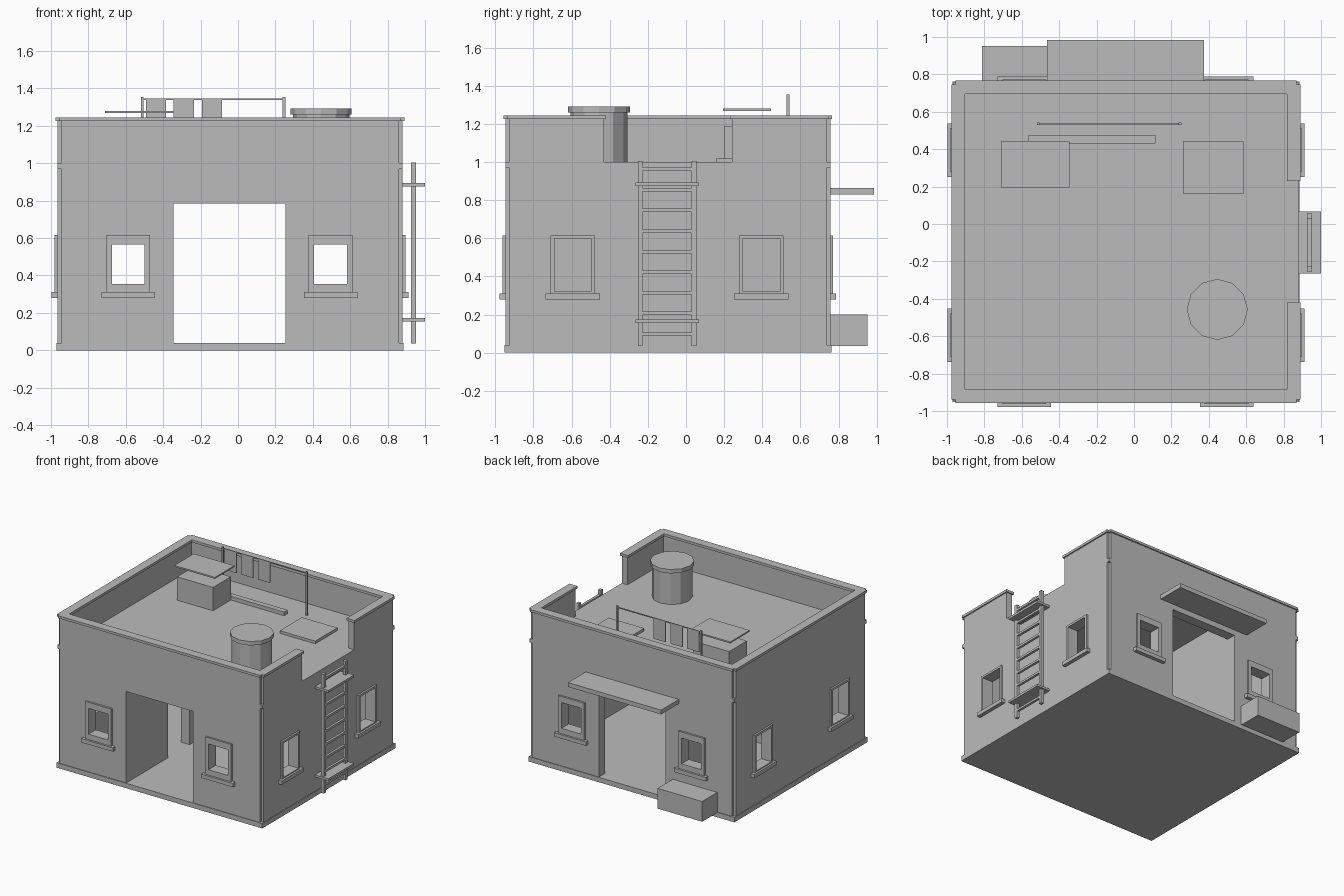
import bpy, bmesh
from mathutils import Matrix

cube = bpy.data.objects.get("Cube")
if cube:
    bpy.data.objects.remove(cube, do_unlink=True)

GREY = (0.5, 0.5, 0.5, 1)
mat = bpy.data.materials.new("plain grey")
mat.use_nodes = True
mat.diffuse_color = GREY
mat.node_tree.nodes["Principled BSDF"].inputs["Base Color"].default_value = GREY

# Outer wall planes
X0, X1, Y0, Y1 = -0.965, 0.88, -0.947, 0.757
T = 0.08        # wall thickness
FLOOR, ROOF = 0.04, 1.0


def finish(name, bm):
    mesh = bpy.data.meshes.new(name)
    bm.to_mesh(mesh)
    bm.free()
    mesh.materials.append(mat)
    obj = bpy.data.objects.new(name, mesh)
    bpy.context.collection.objects.link(obj)
    return obj


def boxes(name, *spans):
    """Each span is (x0, x1, y0, y1, z0, z1)."""
    bm = bmesh.new()
    for x0, x1, y0, y1, z0, z1 in spans:
        place = Matrix.Translation(((x0 + x1) / 2, (y0 + y1) / 2, (z0 + z1) / 2))
        size = Matrix.Diagonal((x1 - x0, y1 - y0, z1 - z0, 1))
        bmesh.ops.create_cube(bm, size=1, matrix=place @ size)
    return finish(name, bm)


def cylinder(name, x, y, radius, z0, z1, sides):
    bm = bmesh.new()
    bmesh.ops.create_cone(bm, cap_ends=True, segments=sides, radius1=radius, radius2=radius,
                          depth=z1 - z0, matrix=Matrix.Translation((x, y, (z0 + z1) / 2)))
    return finish(name, bm)


def carve(obj, *spans):
    cutter = boxes("cutter", *spans)
    cutter.hide_render = True
    mod = obj.modifiers.new("carve", 'BOOLEAN')
    mod.operation, mod.solver, mod.object = 'DIFFERENCE', 'EXACT', cutter
    bpy.context.view_layer.objects.active = obj
    bpy.ops.object.modifier_apply(modifier=mod.name)
    bpy.data.objects.remove(cutter, do_unlink=True)


def wall_span(side, u0, u1, d0, d1, z0, z1):
    """Box on a wall: u runs along the wall, d is the distance outward."""
    if side == "front":
        return (u0, u1, Y0 - d1, Y0 - d0, z0, z1)
    if side == "back":
        return (u0, u1, Y1 + d0, Y1 + d1, z0, z1)
    if side == "west":
        return (X0 - d1, X0 - d0, u0, u1, z0, z1)
    return (X1 + d0, X1 + d1, u0, u1, z0, z1)


def corners(size, grow, z0, z1):
    return [(x - size, x + size, y - size, y + size, z0, z1)
            for x in (X0 - grow, X1 + grow) for y in (Y0 - grow, Y1 + grow)]


# Windows: opening, surround and sill on all four walls
holes, surrounds, sills = [], [], []
for side in ("front", "back", "west", "east"):
    along_x = side in ("front", "back")
    for mid in ((-0.587, 0.495) if along_x else (-0.594, 0.395)):
        half, low, high = (0.088, 0.355, 0.565) if along_x else (0.097, 0.32, 0.598)
        holes.append(wall_span(side, mid - half, mid + half, -0.12, 0.1, low, high))
        surrounds.append(wall_span(side, mid - 0.117, mid + 0.117, 0, 0.015, 0.31, 0.615))
        sills.append(wall_span(side, mid - 0.143, mid + 0.143, 0, 0.031, 0.28, 0.311))

# Building shell
boxes("base_slab", (X0 - 0.005, X1 + 0.005, Y0 - 0.005, Y1 + 0.005, 0, FLOOR))
walls = boxes("walls", (X0, X1, Y0, Y1, FLOOR, ROOF))
carve(walls, (X0 + T, X1 - T, Y0 + T, Y1 - T, FLOOR - 0.1, 0.96))
for y in (Y0, Y1):
    carve(walls, (-0.345, 0.255, y - 0.1, y + 0.1, FLOOR - 0.1, 0.785))
carve(walls, *holes)
carve(walls, *corners(0.02, 0, FLOOR - 0.1, ROOF + 0.1))
boxes("corner_collars", *corners(0.013, -0.013, 0.97, ROOF))

window_surrounds = boxes("window_surrounds", *surrounds)
carve(window_surrounds, *holes)
boxes("window_sills", *sills)

# Inner wall with a doorway
inner_wall = boxes("inner_wall", (-0.345 - T, -0.345, Y0 + T, Y1 - T, FLOOR, 0.96))
carve(inner_wall, (-0.5, -0.3, -0.41, -0.13, FLOOR - 0.1, 0.785))

# Parapet and coping, open beside the ladder
for name, out, inn, z0, z1, gap in (("parapet", 0, 0.052, ROOF, 1.225, (-0.43, 0.24)),
                                    ("coping", 0.01, 0.062, 1.225, 1.245, (-0.42, 0.23))):
    ring = boxes(name, (X0 - out, X1 + out, Y0 - out, Y1 + out, z0, z1))
    carve(ring, (X0 + inn, X1 - inn, Y0 + inn, Y1 - inn, z0 - 0.1, z1 + 0.1))
    carve(ring, (X1 - 0.2, X1 + 0.1, *gap, z0 - 0.1, z1 + 0.1))
    carve(ring, *corners(0.02, out, z0 - 0.1, z1 + 0.1))

# Ladder
boxes("ladder_rails", *[(0.925, 0.951, y, y + 0.026, 0.035, 1.005) for y in (-0.253, 0.029)])
boxes("ladder_rungs", *[(0.928, 0.948, -0.23, 0.032, z - 0.009, z + 0.009)
                        for z in [0.098 + 0.108 * i for i in range(9)]])
boxes("ladder_brackets", *[(X1, 1.0, -0.265, 0.067, z, z + 0.018) for z in (0.155, 0.875)])

# Back awning and bin
boxes("awning", (-0.465, 0.375, Y1, 0.985, 0.83, 0.865))
boxes("storage_bin", (-0.812, -0.41, Y1, 0.952, 0.035, 0.2))

# Water tank
cylinder("water_tank", 0.445, -0.457, 0.15, ROOF, 1.265, 12)
cylinder("tank_lid", 0.445, -0.457, 0.163, 1.26, 1.292, 12)

# Roof fittings
boxes("roof_box", (-0.69, -0.365, 0.2, 0.43, ROOF, 1.19))
boxes("shade_board", (-0.71, -0.345, 0.195, 0.445, 1.268, 1.28))
boxes("roof_hatch", (0.265, 0.585, 0.16, 0.445, ROOF, 1.022))
boxes("plank", (-0.565, 0.115, 0.43, 0.475, ROOF, 1.03))

# Washing line
boxes("line_posts", *[(x - 0.007, x + 0.007, 0.528, 0.542, ROOF, 1.355) for x in (-0.511, 0.246)])
boxes("clothes_line", (-0.511, 0.246, 0.532, 0.538, 1.338, 1.346))
boxes("hanging_cloths", *[(x, x + 0.108, 0.532, 0.538, 1.175, 1.338) for x in (-0.493, -0.344, -0.193)])
